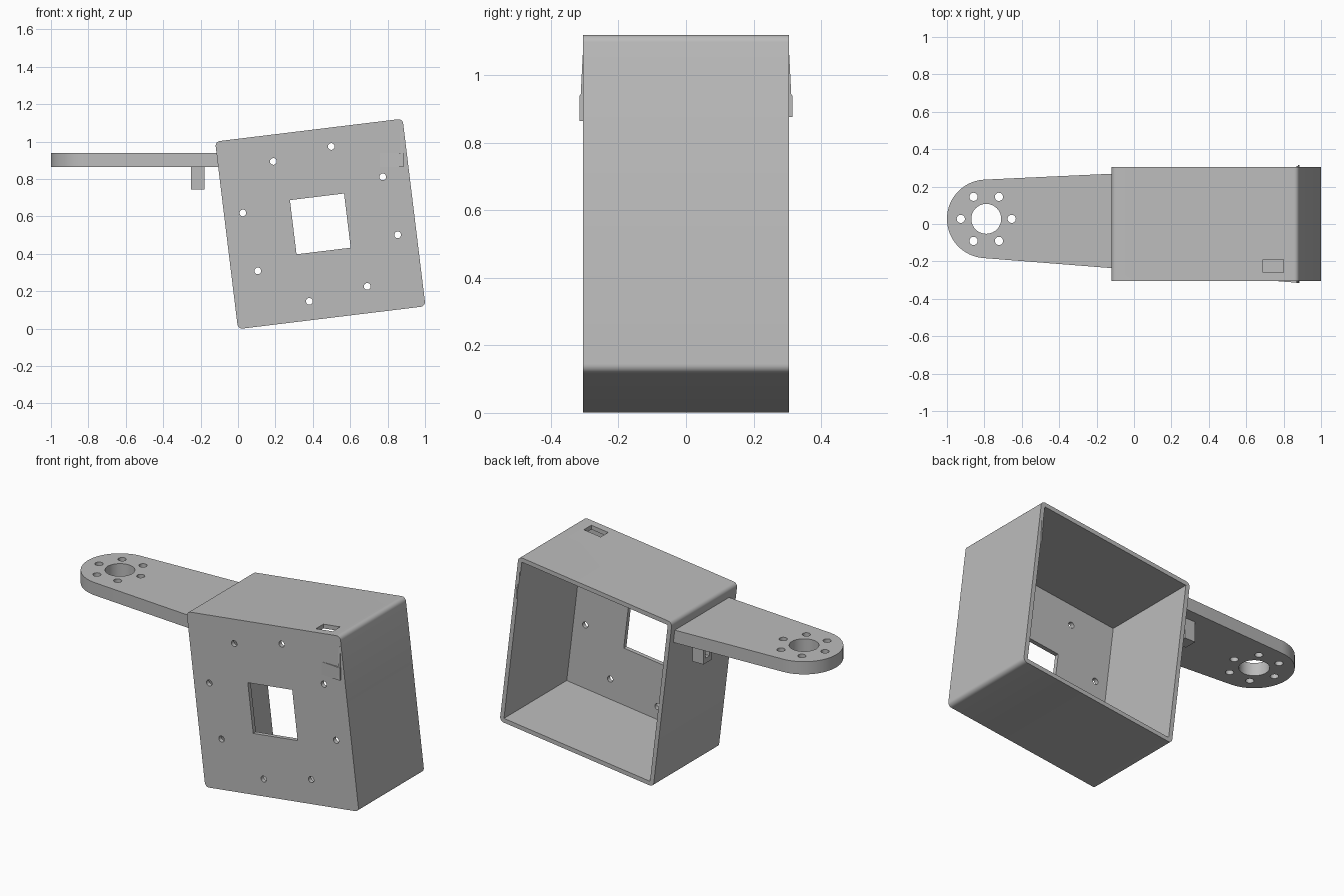
import bpy
import bmesh
from math import sin, cos, pi, radians, atan2
from mathutils import Vector

cube = bpy.data.objects.get("Cube")
if cube:
    bpy.data.objects.remove(cube, do_unlink=True)

grey = bpy.data.materials.new("plain grey")
grey.use_nodes = True
GREY = (0.5, 0.5, 0.5, 1)
grey.diffuse_color = GREY
grey.node_tree.nodes["Principled BSDF"].inputs["Base Color"].default_value = GREY

TILT = radians(6.95)
CENTRE = Vector((0.44, 0.56))
HALF, WALL, DEPTH = 0.505, 0.025, 0.305


def prism(name, profile, axis, low, high):
    """Extrude a 2D profile along one axis between two levels."""
    def place(p, level):
        coords = list(p)
        coords.insert(axis, level)
        return coords
    bm = bmesh.new()
    face = bm.faces.new([bm.verts.new(place(p, low)) for p in profile])
    out = bmesh.ops.extrude_face_region(bm, geom=[face])
    for v in out["geom"]:
        if isinstance(v, bmesh.types.BMVert):
            v.co[axis] = high
    bmesh.ops.recalc_face_normals(bm, faces=bm.faces)
    mesh = bpy.data.meshes.new(name)
    bm.to_mesh(mesh)
    bm.free()
    mesh.materials.append(grey)
    ob = bpy.data.objects.new(name, mesh)
    bpy.context.collection.objects.link(ob)
    return ob


def arc(cx, cy, r, start, end, steps):
    return [(cx + r * cos(start + (end - start) * i / steps),
             cy + r * sin(start + (end - start) * i / steps)) for i in range(steps + 1)]


def circle(cx, cy, r, steps=32):
    return arc(cx, cy, r, 0, 2 * pi, steps)[:-1]


def rect(x0, x1, y0, y1):
    return [(x0, y0), (x1, y0), (x1, y1), (x0, y1)]


def tilted(points):
    c, s = cos(TILT), sin(TILT)
    return [(CENTRE.x + u * c - w * s, CENTRE.y + u * s + w * c) for u, w in points]


def square(half):
    return rect(-half, half, -half, half)


def rounded_square(half, r):
    pts = []
    for k, (sx, sy) in enumerate([(1, 1), (-1, 1), (-1, -1), (1, -1)]):
        pts += arc(sx * (half - r), sy * (half - r), r, k * pi / 2, (k + 1) * pi / 2, 6)
    return pts


def cut(ob, cutters):
    for cutter in cutters:
        mod = ob.modifiers.new("cut", "BOOLEAN")
        mod.operation = "DIFFERENCE"
        mod.solver = "EXACT"
        mod.object = cutter
        bpy.context.view_layer.objects.active = ob
        bpy.ops.object.modifier_apply(modifier=mod.name)
        bpy.data.objects.remove(cutter, do_unlink=True)


def interior():
    return prism("interior_cutter", tilted(square(HALF - WALL)), 1, WALL - DEPTH, 0.6)


# Tilted housing, open at the back
housing = prism("housing", tilted(rounded_square(HALF, WALL)), 1, -DEPTH, DEPTH)
cutters = [interior(),
           prism("window_cutter", tilted(square(0.146)), 1, -0.5, 0),
           prism("slot_cutter", rect(0.69, 0.80, -0.26, -0.19), 2, 0.97, 1.3)]
for k in range(8):
    a = radians(30 + 45 * k)
    hole = tilted(circle(0.418 * cos(a), 0.418 * sin(a), 0.018, 20))
    cutters.append(prism("screw_cutter", hole, 1, -0.5, 0))
cut(housing, cutters)

# Tapered arm with a round end, running through to the far wall
AX, AY = -0.79, 0.0275
outline = arc(AX, AY, 0.21, radians(93), radians(266), 40)
outline += [(0.885, -0.315), (0.885, 0.315)]
arm = prism("arm", outline, 2, 0.865, 0.94)
cutters = [interior(), prism("hub_cutter", circle(AX, AY, 0.08, 40), 2, 0.7, 1.1)]
for k in range(6):
    a = k * pi / 3
    hole = circle(AX + 0.136 * cos(a), AY + 0.136 * sin(a), 0.022, 20)
    cutters.append(prism("bolt_cutter", hole, 2, 0.7, 1.1))
cut(arm, cutters)

# Thin rib in the far wall at the end of the arm
side = [(0.315, 0.87), (0.312, 0.94), (0.306, 1.06)]
rib = prism("end_rib", side + [(-y, z) for y, z in reversed(side)], 0, 0.87, 0.883)
cut(rib, [interior()])

# Small cable loop under the arm
loop = prism("cable_loop", rect(-0.25, -0.18, 0.12, 0.195), 2, 0.745, 0.87)
cut(loop, [prism("loop_cutter", rect(0.138, 0.177, 0.775, 0.85), 0, -0.4, 0)])

# Smooth the curved faces, keep hard edges
for ob in (housing, arm, rib, loop):
    bpy.ops.object.select_all(action="DESELECT")
    ob.select_set(True)
    bpy.context.view_layer.objects.active = ob
    bpy.ops.object.shade_smooth_by_angle(angle=radians(30))
